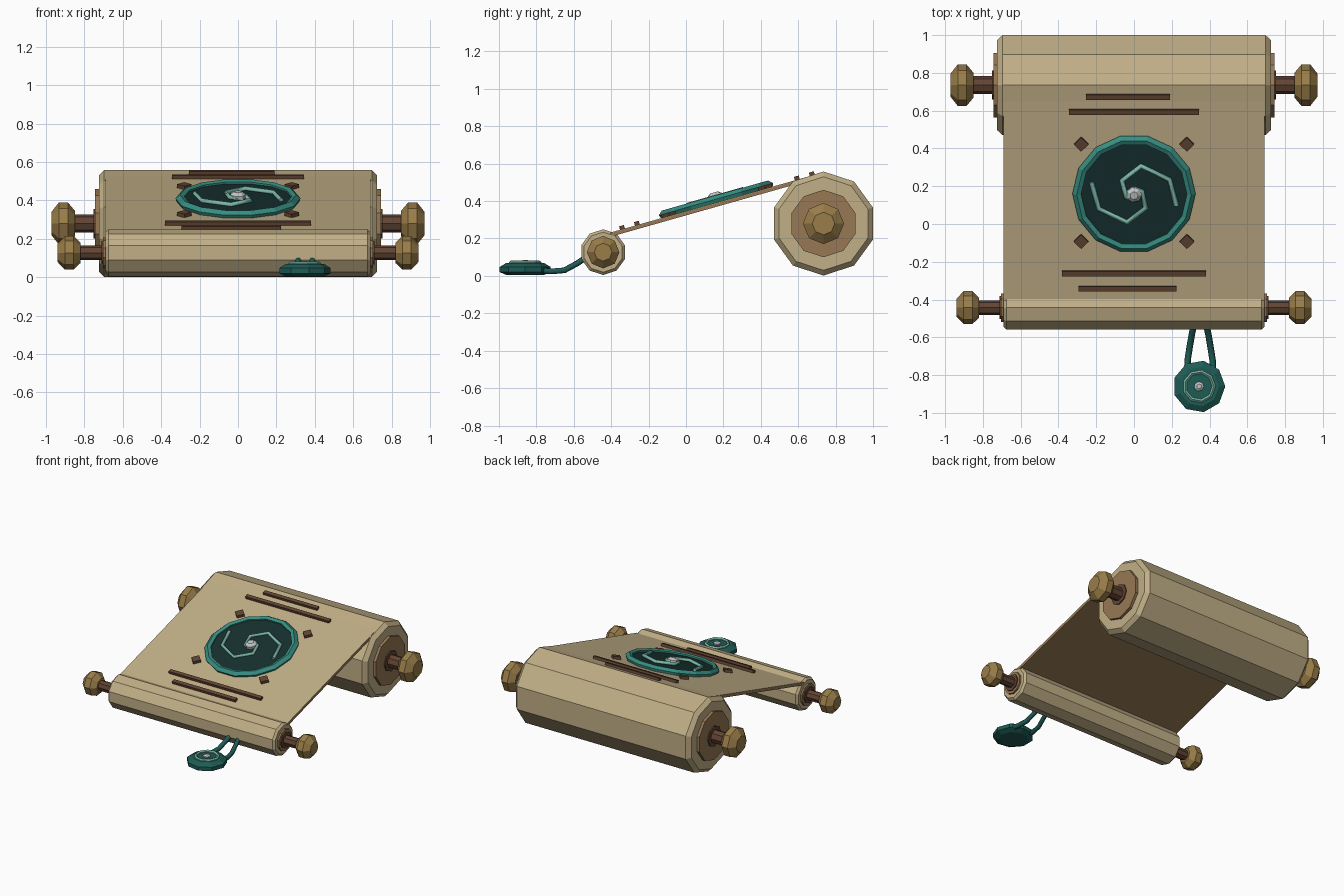
import bpy, bmesh, math
from mathutils import Matrix, Vector

if "Cube" in bpy.data.objects:
    bpy.data.objects.remove(bpy.data.objects["Cube"])


def material(name, rgb):
    m = bpy.data.materials.new(name)
    m.diffuse_color = (*[(c / 255) ** 2.2 for c in rgb], 1)
    m.use_nodes = True
    m.node_tree.nodes["Principled BSDF"].inputs["Base Color"].default_value = m.diffuse_color
    return m


PAPER = material("parchment", (192, 174, 134))
BACK = material("parchment_back", (150, 120, 85))
WOOD = material("dark_wood", (98, 70, 54))
BRASS = material("aged_brass", (152, 124, 74))
TEAL = material("teal", (58, 140, 128))
DEEP = material("deep_teal", (28, 52, 50))
CORD = material("cord_teal", (36, 92, 86))
MINT = material("pale_teal", (122, 182, 166))
SILVER = material("silver", (190, 198, 194))


def finish(name, bm, mats, matrix):
    bmesh.ops.recalc_face_normals(bm, faces=bm.faces)
    mesh = bpy.data.meshes.new(name)
    bm.to_mesh(mesh)
    bm.free()
    ob = bpy.data.objects.new(name, mesh)
    for m in mats:
        mesh.materials.append(m)
    ob.matrix_world = matrix
    bpy.context.collection.objects.link(ob)
    return ob


def lathe(name, profile, sides, mat, matrix, phase=0.0, closed=False):
    """Turn (radius, height) points around local z; capped unless closed."""
    bm = bmesh.new()
    rings = []
    for r, h in profile:
        rings.append([bm.verts.new((r * math.cos(phase + math.tau * i / sides),
                                    r * math.sin(phase + math.tau * i / sides), h))
                      for i in range(sides)])
    pairs = list(zip(rings, rings[1:]))
    if closed:
        pairs.append((rings[-1], rings[0]))
    else:
        bm.faces.new(rings[0])
        bm.faces.new(rings[-1])
    for a, b in pairs:
        for i in range(sides):
            j = (i + 1) % sides
            bm.faces.new((a[i], a[j], b[j], b[i]))
    return finish(name, bm, [mat], matrix)


def box(name, size, centre, mat, frame, spin=0.0):
    bm = bmesh.new()
    bmesh.ops.create_cube(bm, size=1, matrix=Matrix.Translation(centre)
                          @ Matrix.Rotation(spin, 4, 'Z') @ Matrix.Diagonal((*size, 1)))
    return finish(name, bm, [mat], frame)


def tube(name, points, radius, mat, matrix, res=0):
    cu = bpy.data.curves.new(name, 'CURVE')
    cu.dimensions = '3D'
    cu.bevel_depth, cu.bevel_resolution, cu.use_fill_caps = radius, res, True
    sp = cu.splines.new('POLY')
    sp.points.add(len(points) - 1)
    for p, co in zip(sp.points, points):
        p.co = (*co, 1)
    cu.materials.append(mat)
    ob = bpy.data.objects.new(name, cu)
    ob.matrix_world = matrix
    bpy.context.collection.objects.link(ob)


def axle(y, z, side=1):
    """Frame whose local z points along side * x, local x points up."""
    return Matrix(((0, 0, side, 0), (0, -side, 0, y), (1, 0, 0, z), (0, 0, 0, 1)))


def roll(name, y, z, r, half, bevel, disc_r, disc_x, rod_r, knob_r, k0, k1):
    # paper roll with chamfered ends
    lathe(name + "_roll", [(r - bevel, -half), (r, -half + bevel),
                           (r, half - bevel), (r - bevel, half)], 10, PAPER, axle(y, z))
    lathe(name + "_rod", [(rod_r, -k0 - .02), (rod_r, k0 + .02)], 8, WOOD, axle(y, z))
    for side, tag in ((-1, "left"), (1, "right")):
        f = axle(y, z, side)
        lathe(f"{name}_end_disc_{tag}", [(disc_r, half - .02), (disc_r, disc_x)], 10, BACK, f)
        lathe(f"{name}_collar_{tag}", [(rod_r * 1.6, half), (rod_r * 1.6, disc_x + .008)],
              8, WOOD, f)
        w = k1 - k0
        lathe(f"{name}_knob_{tag}", [(knob_r * .6, k0), (knob_r, k0 + w * .3),
                                     (knob_r, k0 + w * .68), (knob_r * .55, k1)],
              8, BRASS, f)


# the two rolls
roll("large", .735, .28, .278, .725, .028, .18, .745, .048, .11, .85, .972)
roll("small", -.443, .127, .122, .69, .015, .08, .703, .038, .087, .82, .94)

# sloping sheet: parchment face over a darker backing
SLOPE = math.atan(.283)
COS = math.cos(SLOPE)
PAGE = Matrix.Translation((0, .165, .393)) @ Matrix.Rotation(SLOPE, 4, 'X')
y0, y1 = (-.405 - .165) / COS, (.735 - .165) / COS
box("sheet_face", (1.38, y1 - y0, .004), (0, (y0 + y1) / 2, -.002), PAPER, PAGE)
box("sheet_backing", (1.38, y1 - y0, .018), (0, (y0 + y1) / 2, -.013), BACK, PAGE)

# raised lines and diamonds
for i, (y, a, b) in enumerate(((.675, -.255, .19), (.595, -.345, .345),
                               (-.26, -.38, .38), (-.34, -.295, .225))):
    box(f"raised_line_{i + 1}", (b - a, .027, .02), ((a + b) / 2, (y - .165) / COS, .009),
        WOOD, PAGE)
for sx in (-1, 1):
    for y in (.425, -.09):
        box("corner_diamond", (.055, .055, .02), (sx * .28, (y - .165) / COS, .009),
            WOOD, PAGE, math.pi / 4)

# medallion
lathe("medallion_plate", [(.3, 0), (.3, .02)], 14, DEEP, PAGE)
lathe("medallion_rim", [(.318, 0), (.326, .018), (.303, .038), (.28, .03), (.28, 0)],
      14, TEAL, PAGE, closed=True)
ARM = ((.225, -.065), (.187, .08), (.037, .155), (-.063, .075), (-.042, -.015), (0, -.03))
for s in (1, -1):
    tube("swirl_arm", [(s * x, s * y, .027) for x, y in ARM], .014, MINT, PAGE)
lathe("medallion_gem", [(.042, .02), (.042, .04), (.022, .055)], 7, SILVER, PAGE)

# hanging charm on two cords
CHARM = Matrix.Translation((.345, -.86, .0))
lathe("charm_body", [(.1, .004), (.138, .02), (.138, .048), (.105, .068)], 9, CORD, CHARM)
lathe("charm_ring", [(.088, .06), (.088, .074), (.078, .082), (.068, .074), (.068, .06)],
      9, MINT, CHARM, closed=True)
lathe("charm_gem", [(.026, .06), (.026, .076), (.013, .085)], 7, SILVER, CHARM)
for s in (-1, 1):
    tube("charm_cord", [(.35 + s * .03, -.525, .105), (.35 + s * .043, -.58, .068),
                        (.35 + s * .055, -.65, .03), (.35 + s * .066, -.72, .024),
                        (.35 + s * .068, -.78, .03)], .017, CORD, Matrix(), 1)
